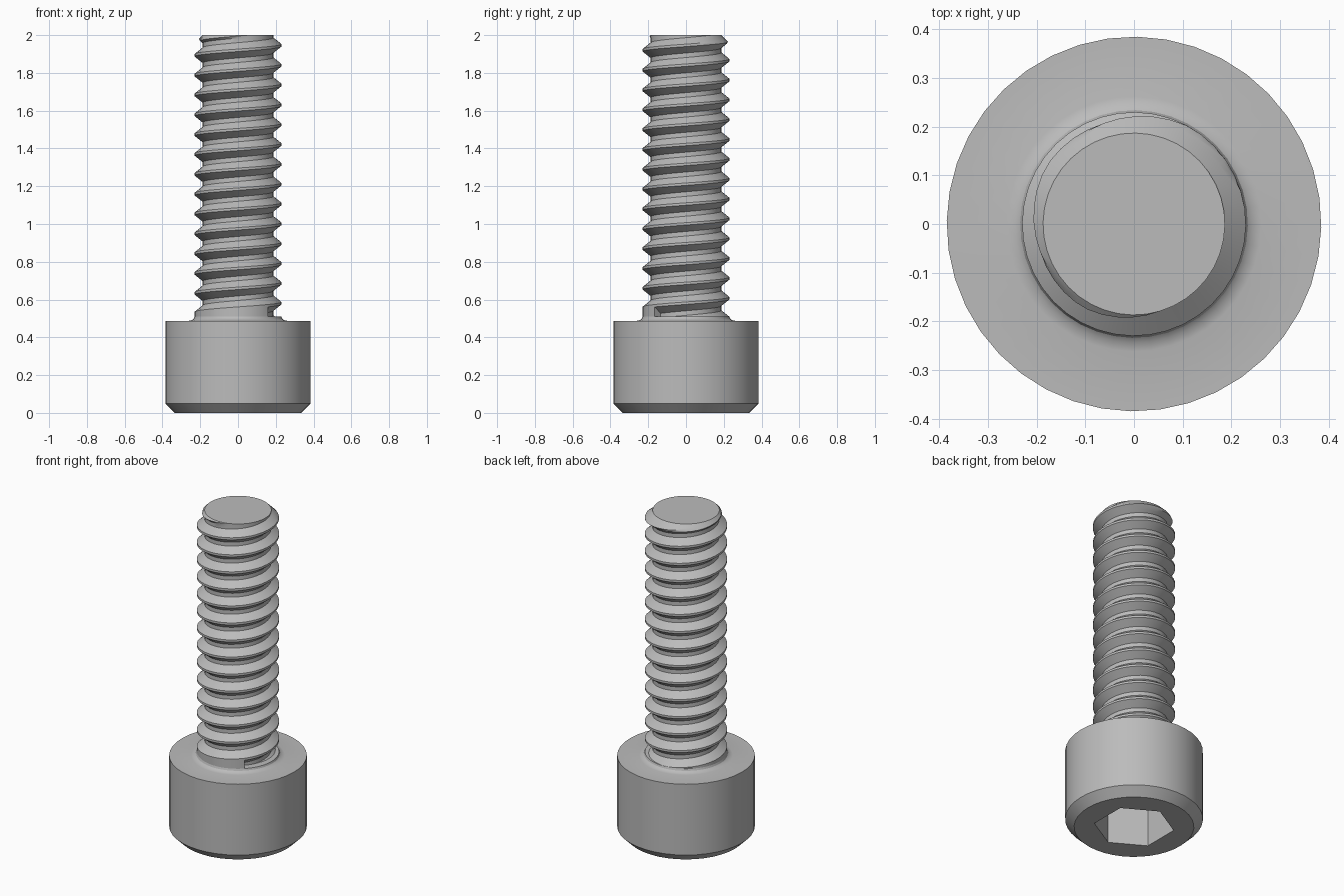
import bpy, bmesh
from math import sin, cos, pi, radians, tau
from mathutils import Vector

cube = bpy.data.objects.get("Cube")
if cube:
    bpy.data.objects.remove(cube, do_unlink=True)

SEGMENTS = 40
HEAD_R, SHANK_R, ROOT_R = 0.385, 0.23, 0.187
COLLAR_Z, TOP_Z = 0.51, 2.0
PITCH, GROOVE_Z, START = 0.105, 0.515, radians(-46)

steel = bpy.data.materials.new("grey steel")
steel.use_nodes = True
colour = (0.5, 0.5, 0.5, 1)
steel.diffuse_color = colour
steel.node_tree.nodes["Principled BSDF"].inputs["Base Color"].default_value = colour


def polar(r, angle, z):
    return Vector((r * cos(angle), r * sin(angle), z))


def ring(bm, r, z, count, turn=0.0):
    return [bm.verts.new(polar(r, turn + tau * i / count, z)) for i in range(count)]


def skirt(bm, low, high):
    """Quads between two closed rings."""
    n = len(low)
    for i in range(n):
        j = (i + 1) % n
        bm.faces.new((low[i], low[j], high[j], high[i]))


def ring_edges(bm, verts):
    return [bm.edges.get((v, verts[i - 1])) for i, v in enumerate(verts)]


def finish(bm, name):
    bmesh.ops.remove_doubles(bm, verts=bm.verts, dist=1e-5)
    bmesh.ops.recalc_face_normals(bm, faces=bm.faces)
    mesh = bpy.data.meshes.new(name)
    bm.to_mesh(mesh)
    bm.free()
    mesh.materials.append(steel)
    obj = bpy.data.objects.new(name, mesh)
    bpy.context.collection.objects.link(obj)
    bpy.ops.object.select_all(action='DESELECT')
    obj.select_set(True)
    bpy.context.view_layer.objects.active = obj
    bpy.ops.object.shade_smooth_by_angle(angle=radians(30))


# Head: chamfered cylinder with a small fillet up to the shank
bm = bmesh.new()
profile = [(0.335, 0), (HEAD_R, 0.05), (HEAD_R, 0.487), (0.262, 0.487),
           (0.244, 0.491), (0.234, 0.499), (SHANK_R, COLLAR_Z)]
rings = [ring(bm, r, z, SEGMENTS, START) for r, z in profile]
for low, high in zip(rings, rings[1:]):
    skirt(bm, low, high)
bm.faces.new(rings[-1])

# Hexagonal socket sunk into the underside
mouth = ring(bm, 0.225, 0, 6, pi / 6)
floor = ring(bm, 0.225, 0.26, 6, pi / 6)
skirt(bm, mouth, floor)
bm.faces.new(floor)
bmesh.ops.triangle_fill(bm, use_beauty=True,
                        edges=ring_edges(bm, rings[0]) + ring_edges(bm, mouth))
finish(bm, "socket_head")


# Threaded shank: one groove section swept along a helix
def groove_radius(d):
    t = (abs(d) - 0.012) / (0.046 - 0.012)
    return ROOT_R + (SHANK_R - ROOT_R) * min(max(t, 0), 1)


def section_point(n, d):
    centre = GROOVE_Z + PITCH * n / SEGMENTS
    z = min(max(centre + d, COLLAR_Z), TOP_Z)
    r = min(groove_radius(z - centre), ROOT_R + (TOP_Z - z))
    angle = START + tau * (n % SEGMENTS) / SEGMENTS
    return polar(r, angle, z)


half = [0.012, 0.023, 0.035, 0.046, PITCH / 2]
offsets = [-d for d in reversed(half)] + half
bm = bmesh.new()
turns = (TOP_Z - GROOVE_Z) / PITCH + 0.6
columns = [[bm.verts.new(section_point(n, d)) for d in offsets]
           for n in range(int(turns * SEGMENTS) + 1)]
for a, b in zip(columns, columns[1:]):
    for i in range(len(offsets) - 1):
        bm.faces.new((a[i], b[i], b[i + 1], a[i + 1]))

# Plain collar below the first turn, and the step where the groove starts
base = [bm.verts.new(polar(SHANK_R, START + tau * (n % SEGMENTS) / SEGMENTS, COLLAR_Z))
        for n in range(SEGMENTS + 1)]
for n in range(SEGMENTS // 2, SEGMENTS):
    bm.faces.new((base[n], base[n + 1], columns[n + 1][0], columns[n][0]))
visible = [v for v, d in zip(columns[0], offsets) if GROOVE_Z + d > COLLAR_Z]
bm.faces.new([base[0], columns[0][0]] + visible)

# Flat tip
bm.faces.new(ring(bm, ROOT_R, TOP_Z, SEGMENTS, START))
finish(bm, "threaded_shank")
